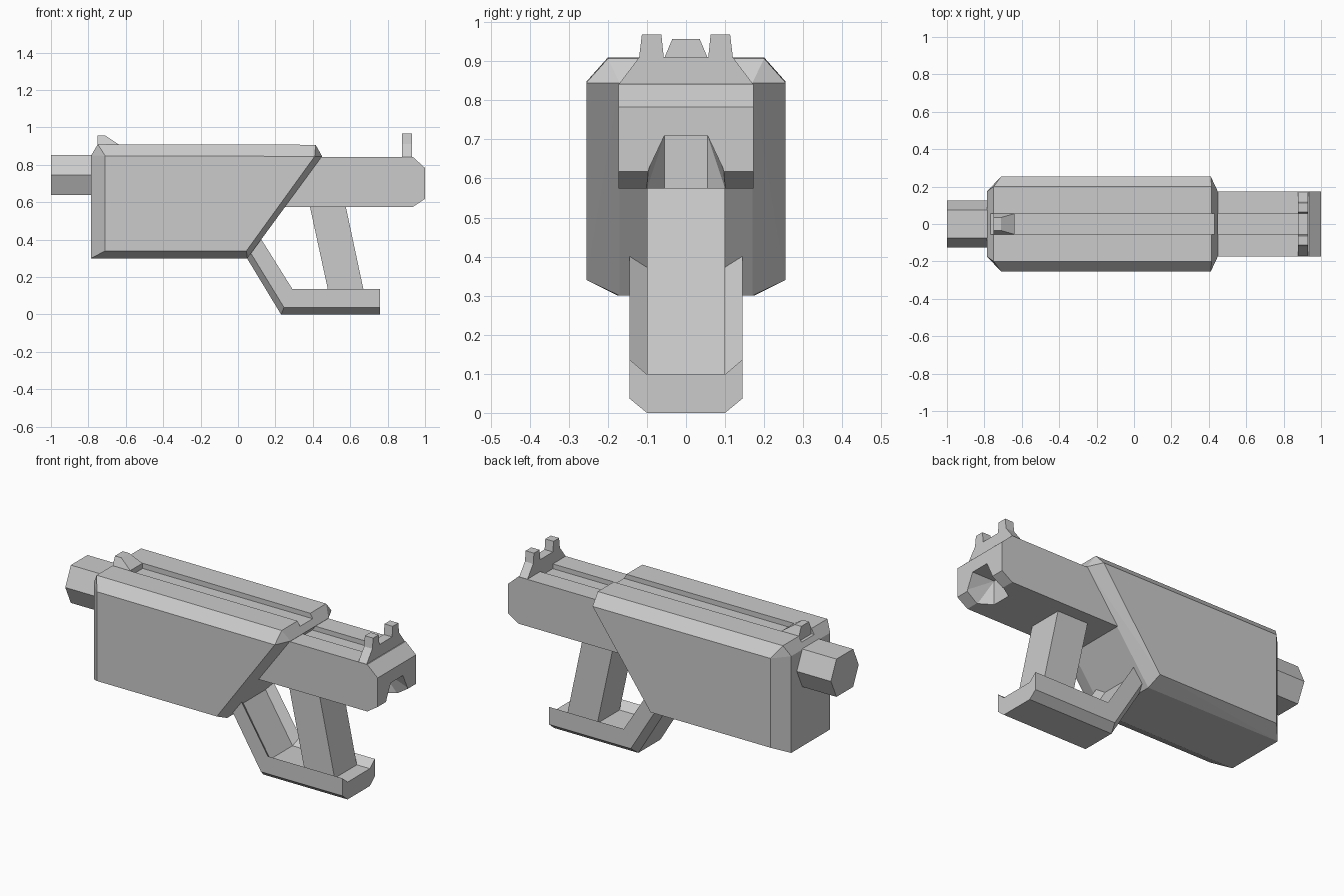
import bpy, bmesh

if "Cube" in bpy.data.objects:
    bpy.data.objects.remove(bpy.data.objects["Cube"])


def finish(bm, name):
    bmesh.ops.recalc_face_normals(bm, faces=bm.faces[:])
    mesh = bpy.data.meshes.new(name)
    bm.to_mesh(mesh)
    bm.free()
    ob = bpy.data.objects.new(name, mesh)
    bpy.context.collection.objects.link(ob)
    return ob


def loft(name, rings):
    """Skin a list of equal-length closed rings and cap both ends."""
    bm = bmesh.new()
    vs = [[bm.verts.new(p) for p in r] for r in rings]
    n = len(vs[0])
    for a, b in zip(vs, vs[1:]):
        for i in range(n):
            j = (i + 1) % n
            bm.faces.new((a[i], a[j], b[j], b[i]))
    bm.faces.new(vs[0])
    bm.faces.new(vs[-1])
    return finish(bm, name)


def side_prism(name, xz, w):
    return loft(name, [[(x, y, z) for x, z in xz] for y in (-w, w)])


def end_prism(name, yz, x0, x1):
    return loft(name, [[(x, y, z) for y, z in yz] for x in (x0, x1)])


def mirrored_hull(name, half):
    """Faceted solid around points mirrored across y = 0."""
    bm = bmesh.new()
    for x, y, z in half:
        for s in (-1, 1):
            bm.verts.new((x, s * y, z))
    bmesh.ops.convex_hull(bm, input=bm.verts[:])
    bmesh.ops.dissolve_limit(bm, angle_limit=0.02, verts=bm.verts[:], edges=bm.edges[:])
    return finish(bm, name)


def cut(target, cutter):
    cutter.hide_render = True
    mod = target.modifiers.new("cut", 'BOOLEAN')
    mod.operation = 'DIFFERENCE'
    mod.solver = 'EXACT'
    mod.object = cutter
    bpy.context.view_layer.objects.active = target
    bpy.ops.object.modifier_apply(modifier=mod.name)
    bpy.data.objects.remove(cutter)


def box(name, x0, x1, w, z0, z1):
    return side_prism(name, [(x0, z0), (x1, z0), (x1, z1), (x0, z1)], w)


# Main housing with chamfered rims and a sighting channel
housing = mirrored_hull("housing", [
    (-.785, .175, .30), (-.785, .175, .85), (-.75, .20, .91),
    (.415, .20, .907), (.45, .17, .845), (.05, .17, .30),
    (-.71, .255, .34), (-.71, .255, .848), (.41, .255, .845), (.045, .255, .34)])
cut(housing, box("channel_cutter", -.9, .6, .057, .88, 1.0))

# Slide with chamfered back, top channel and rear notch
slide = side_prism("slide", [(.15, .575), (.935, .575), (1, .618), (1, .783),
                             (.935, .842), (.15, .842)], .173)
cut(slide, box("slide_channel_cutter", .1, .88, .057, .815, .95))
cut(slide, mirrored_hull("notch_cutter", [
    (1.02, .10, .50), (1.02, .10, .615), (1.02, .055, .71),
    (.93, .10, .50), (.93, .10, .575),
    (.86, .055, .50), (.86, .055, .71)]))

# Hexagonal barrel
end_prism("barrel", [(-.125, .745), (-.075, .853), (.075, .853),
                     (.125, .745), (.075, .638), (-.075, .638)], -1.0, -.70)

# Raked grip
side_prism("grip", [(.375, .62), (.567, .62), (.68, .09), (.49, .09)], .10)

# Guard and base bar: grooved cross-section swept between outer and inner paths
section = [(.145, 1), (.10, .72), (-.10, .72), (-.145, 1),
           (-.145, .27), (-.10, 0), (.10, 0), (.145, .27)]
stations = [((.76, 0), (.76, .137)), ((.23, 0), (.29, .137)),
            ((0, .38), (.075, .48))]
loft("guard", [[(o[0] + (i[0] - o[0]) * t, y, o[1] + (i[1] - o[1]) * t)
                for y, t in section] for o, i in stations])

# Wedge-shaped front sight
mirrored_hull("front_sight", [(-.75, .055, .88), (-.75, .055, .91), (-.75, .035, .957),
                              (-.71, .035, .957), (-.64, .055, .91), (-.64, .055, .88)])

# Two-pronged rear sight
half = [(.057, .91), (.063, .968), (.113, .968), (.12, .91), (.173, .84), (.173, .81)]
end_prism("rear_sight", half + [(-y, z) for y, z in reversed(half)], .878, .93)
